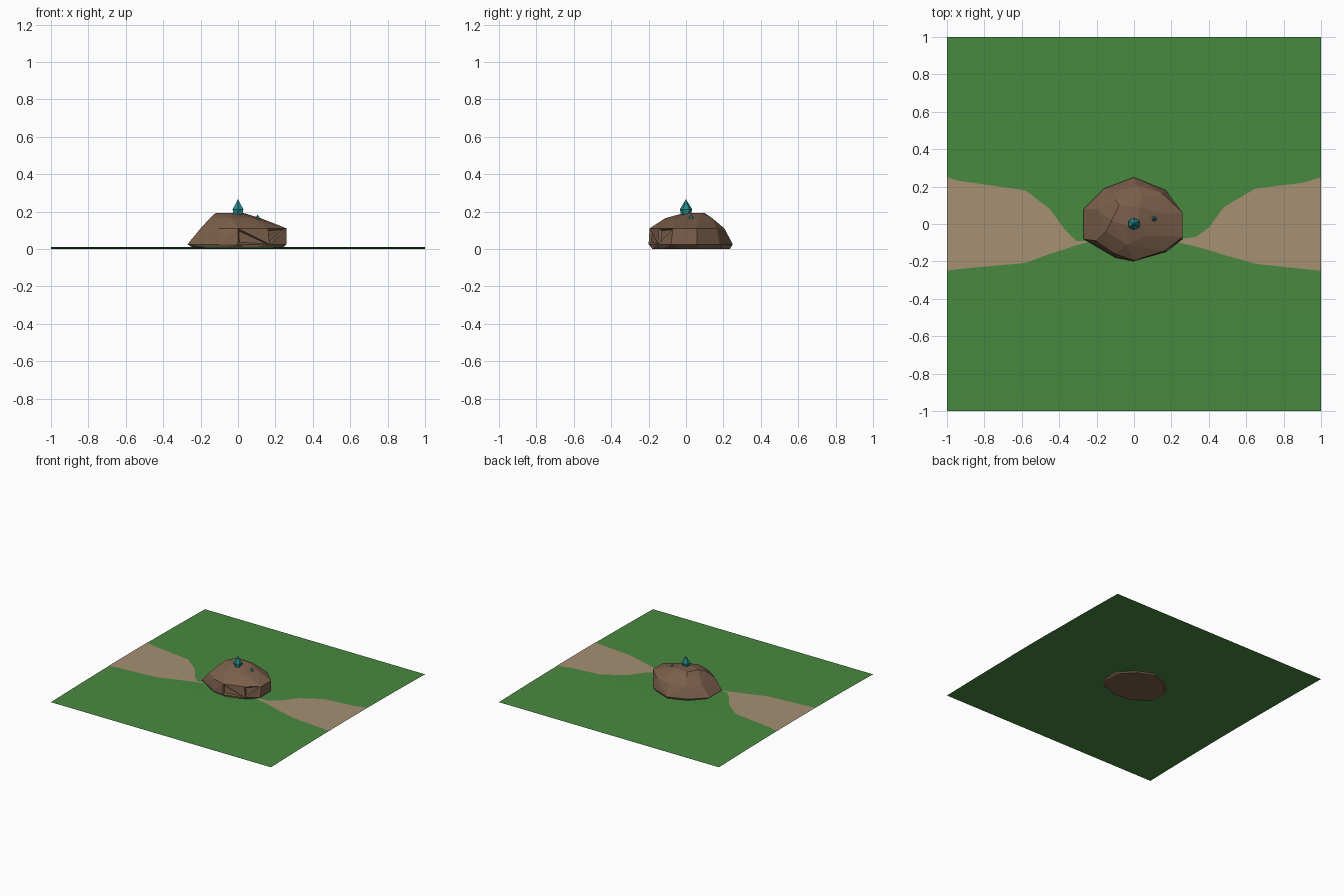
import bpy, bmesh, math
from mathutils import Vector

if "Cube" in bpy.data.objects:
    bpy.data.objects.remove(bpy.data.objects["Cube"])


def material(name, rgb):
    m = bpy.data.materials.new(name)
    m.diffuse_color = (*rgb, 1)
    m.use_nodes = True
    m.node_tree.nodes["Principled BSDF"].inputs["Base Color"].default_value = m.diffuse_color
    return m


def finish(name, bm, mat, smooth=False):
    me = bpy.data.meshes.new(name)
    bm.to_mesh(me)
    bm.free()
    me.materials.append(mat)
    for p in me.polygons:
        p.use_smooth = smooth
    ob = bpy.data.objects.new(name, me)
    bpy.context.collection.objects.link(ob)
    return ob


def ground_height(y):
    return 0.011 * (1 - y * y)


grass = material("grass", (0.065, 0.25, 0.05))
dirt = material("dirt", (0.38, 0.28, 0.17))
stone = material("stone", (0.20, 0.115, 0.07))
teal = material("teal", (0.02, 0.25, 0.25))

# Grass: thin sheet, gently domed across y
bm = bmesh.new()
bmesh.ops.create_grid(bm, x_segments=20, y_segments=20, size=1)
for v in bm.verts:
    v.co.z = ground_height(v.co.y)
finish("grass_ground", bm, grass, True)


# Dirt path: two tapering strips that end under the boulder
def path(name, stations, across=8):
    bm = bmesh.new()
    rows = []
    for x, lo, hi in stations:
        row = []
        for i in range(across + 1):
            y = lo + (hi - lo) * i / across
            row.append(bm.verts.new((x, y, ground_height(y) + 0.002)))
        rows.append(row)
    for a, b in zip(rows, rows[1:]):
        for i in range(across):
            bm.faces.new((a[i], b[i], b[i + 1], a[i + 1]))
    bmesh.ops.recalc_face_normals(bm, faces=bm.faces)
    if bm.faces[:][0].normal.z < 0:
        bmesh.ops.reverse_faces(bm, faces=bm.faces)
    finish(name, bm, dirt, True)


path("path_left", [(-1, -.25, .25), (-.93, -.24, .23), (-.58, -.208, .18), (-.45, -.16, .08),
                   (-.37, -.135, -.03), (-.31, -.113, -.09), (-.25, -.1, -.09)])
path("path_right", [(.24, -.1, -.08), (.33, -.12, -.07), (.40, -.14, -.02), (.48, -.165, .09),
                    (.65, -.213, .19), (.9, -.24, .22), (1, -.25, .25)])

# Boulder: faceted hull through four rough rings
rings = [
    (0.0, [(-.23, -.07), (-.10, -.165), (.05, -.18), (.17, -.13), (.23, -.03), (.22, .08),
           (.12, .19), (0, .235), (-.13, .19), (-.23, .08)]),
    (0.025, [(-.27, -.08), (-.27, .08), (-.16, .19), (0, .25), (.17, .18),
             (.26, .06), (.26, -.08), (.17, -.15), (0, -.20), (-.10, -.18)]),
    (0.11, [(-.20, -.09), (-.20, .08), (-.12, .17), (.02, .205), (.15, .165),
            (.26, .06), (.26, -.07), (.16, -.145), (0, -.195), (-.10, -.16)]),
    (0.165, [(-.15, -.04), (-.04, -.11), (.08, -.06), (.12, .06), (.04, .14), (-.10, .13)]),
    (0.192, [(-.12, .02), (-.08, .10), (.03, .09), (.02, .02), (-.04, -.01)]),
]
bm = bmesh.new()
for z, pts in rings:
    for x, y in pts:
        bm.verts.new((x, y, z))
hull = bmesh.ops.convex_hull(bm, input=bm.verts)
bmesh.ops.delete(bm, geom=list({v for v in hull["geom_interior"] if isinstance(v, bmesh.types.BMVert)}),
                 context='VERTS')
bmesh.ops.recalc_face_normals(bm, faces=bm.faces)

# Small chips pressed into the front and right side
for target in ((.08, -.18, .07), (.22, -.12, .08)):
    face = min(bm.faces, key=lambda f: (f.calc_center_median() - Vector(target)).length)
    n = face.normal.copy()
    bmesh.ops.inset_region(bm, faces=[face], thickness=0.016)
    bmesh.ops.translate(bm, verts=face.verts, vec=n * -0.012)
finish("boulder", bm, stone)


# Crystals: six-sided spikes, widest partway up
def crystal(name, x, y, profile):
    bm = bmesh.new()
    for r, z in profile:
        for i in range(6 if r else 1):
            a = math.radians(60 * i + 30)
            bm.verts.new((x + r * math.cos(a), y + r * math.sin(a), z))
    bmesh.ops.convex_hull(bm, input=bm.verts)
    bmesh.ops.recalc_face_normals(bm, faces=bm.faces)
    finish(name, bm, teal)


crystal("crystal_large", 0, 0, [(.024, .172), (.033, .212), (0, .266)])
crystal("crystal_small", .105, .028, [(.018, .135), (.022, .155), (0, .184)])
